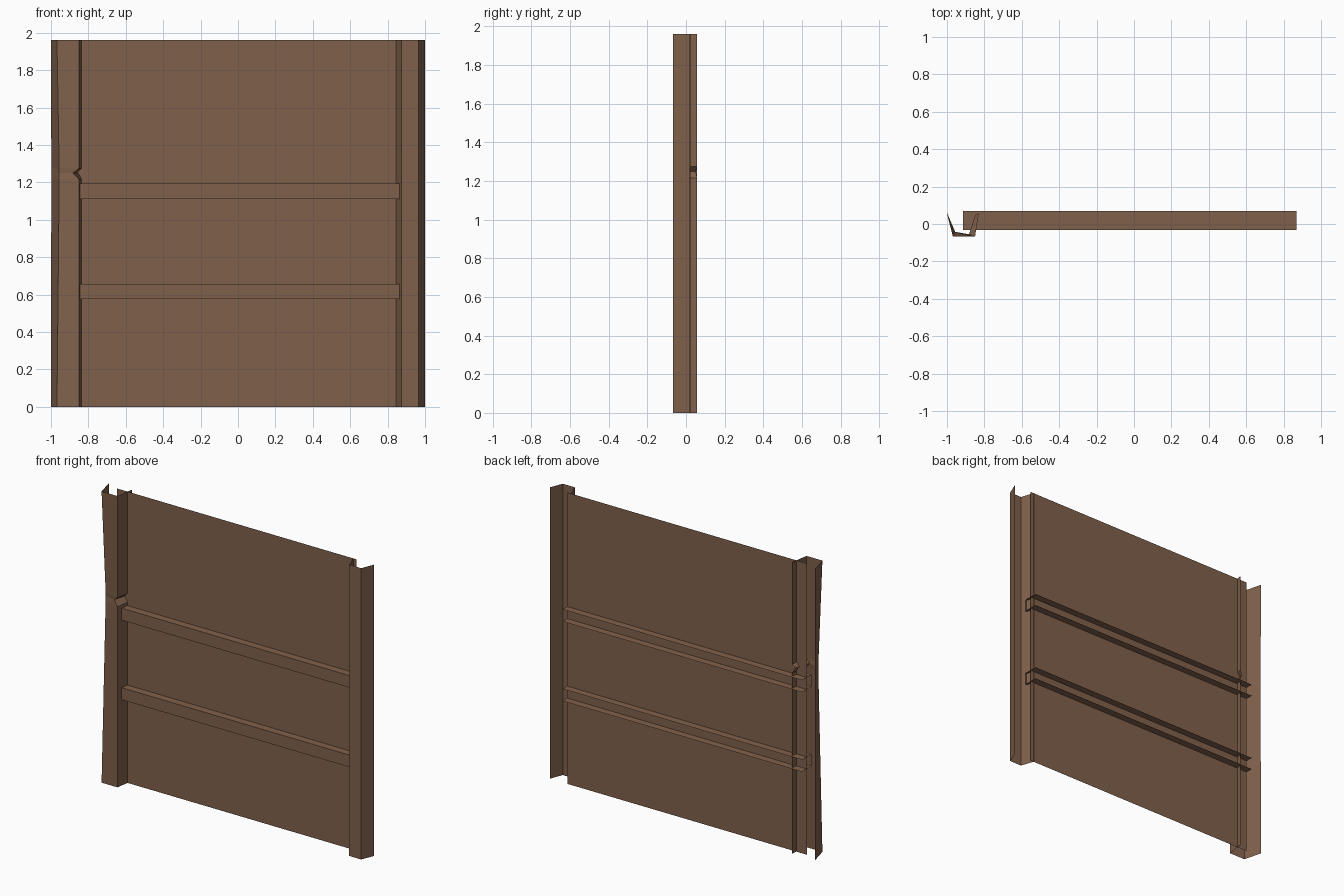
import bpy

if "Cube" in bpy.data.objects:
    bpy.data.objects.remove(bpy.data.objects["Cube"])

# One flat colour for the whole fence section
brown = bpy.data.materials.new("rust_brown")
brown.diffuse_color = (0.216, 0.119, 0.070, 1.0)
brown.use_nodes = True
brown.node_tree.nodes["Principled BSDF"].inputs["Base Color"].default_value = brown.diffuse_color


def sheet(name, rings):
    """Thin sheet-metal part: skin a list of open profiles of equal length."""
    n = len(rings[0])
    verts = [p for ring in rings for p in ring]
    faces = [(r * n + i, r * n + i + 1, (r + 1) * n + i + 1, (r + 1) * n + i)
             for r in range(len(rings) - 1) for i in range(n - 1)]
    mesh = bpy.data.meshes.new(name)
    mesh.from_pydata(verts, [], faces)
    mesh.materials.append(brown)
    obj = bpy.data.objects.new(name, mesh)
    bpy.context.collection.objects.link(obj)
    return obj


def at_height(profile, z):
    return [(x, y, z) for x, y in profile]


HEIGHT = 1.96
X0, X1 = -0.913, 0.87      # ends of panel and rails

# Flat panel
sheet("panel", [[(X0, 0.02, z), (X1, 0.02, z)] for z in (0, HEIGHT)])

# Straight right post: open channel with splayed flanges
right = [(0.845, 0.022), (0.875, -0.068), (0.965, -0.068), (1.0, 0.02)]
sheet("right_post", [at_height(right, z) for z in (0, HEIGHT)])

# Left post: same channel, bent inwards with a sharp dent on its inner corner
left = [(-1.0, 0.056), (-0.968, -0.068), (-0.85, -0.068), (-0.83, 0.058)]
bent = [(-0.998, 0.056), (-0.956, -0.042)]
dent = [(-0.882, -0.055), (-0.848, 0.05)]
sheet("left_post", [
    at_height(left, 0),
    at_height(bent + left[2:], 1.215),
    at_height(bent + dent, 1.25),
    at_height(bent + left[2:], 1.275),
    at_height(left, HEIGHT),
])

# Two horizontal rails: C channels, open at the back and the ends
for name, z0, z1 in (("lower_rail", 0.577, 0.658), ("upper_rail", 1.112, 1.193)):
    channel = [(0.07, z1), (-0.031, z1), (-0.031, z0), (0.07, z0)]
    obj = sheet(name, [[(x, y, z) for y, z in channel] for x in (X0, X1)])
